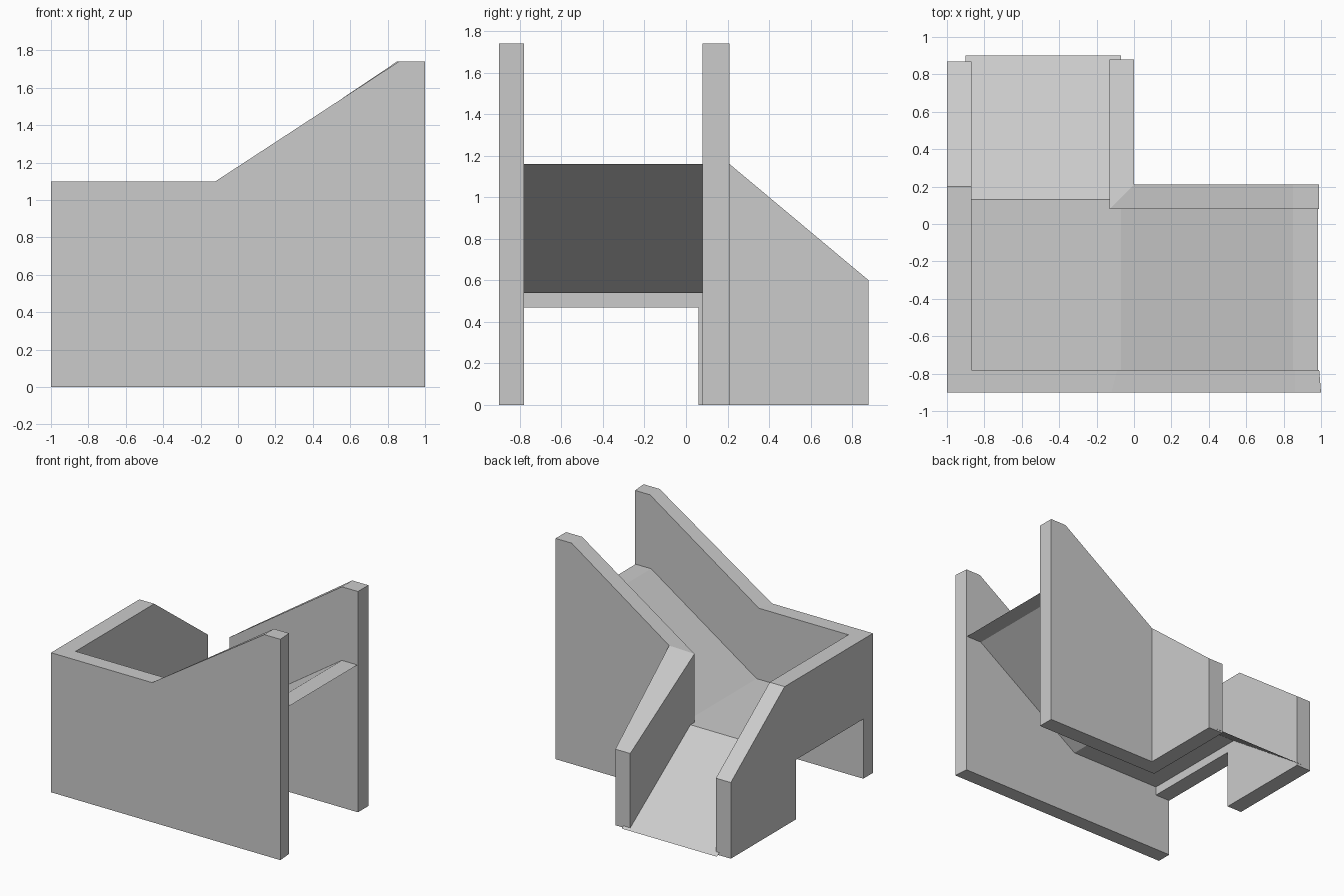
import bpy, bmesh

if "Cube" in bpy.data.objects:
    bpy.data.objects.remove(bpy.data.objects["Cube"])


def finish(bm, name, solid=True):
    bmesh.ops.remove_doubles(bm, verts=bm.verts, dist=0.0005)
    if solid:
        bmesh.ops.recalc_face_normals(bm, faces=bm.faces)
    mesh = bpy.data.meshes.new(name)
    bm.to_mesh(mesh)
    bm.free()
    obj = bpy.data.objects.new(name, mesh)
    bpy.context.collection.objects.link(obj)
    return obj


def wall(name, stations):
    """Loft a wall through (outer xy, inner xy, bottom z, outer top z, inner top z)."""
    bm = bmesh.new()
    rings = []
    for (ox, oy), (ix, iy), b, to, ti in stations:
        rings.append([bm.verts.new(p) for p in
                      ((ox, oy, b), (ix, iy, b), (ix, iy, ti), (ox, oy, to))])
    for a, c in zip(rings, rings[1:]):
        for i in range(4):
            j = (i + 1) % 4
            bm.faces.new((a[i], a[j], c[j], c[i]))
    bm.faces.new(rings[0])
    bm.faces.new(rings[-1])
    return finish(bm, name)


def sheet(name, near, far):
    """Thin sheet between two matching edge paths."""
    bm = bmesh.new()
    a = [bm.verts.new(p) for p in near]
    b = [bm.verts.new(p) for p in far]
    for i in range(len(a) - 1):
        bm.faces.new((a[i], a[i + 1], b[i + 1], b[i]))
    return finish(bm, name, solid=False)


# Long outer wall, turning the corner into the left wall with its arch-like notch
wall("outer_wall", [
    ((1, -.9), (.99, -.78), 0, 1.74, 1.74),
    ((.86, -.9), (.86, -.78), 0, 1.74, 1.74),
    ((-.12, -.9), (-.09, -.78), 0, 1.1, 1.1),
    ((-1, -.9), (-.87, -.78), 0, 1.1, 1.1),
    ((-1, -.78), (-.87, -.78), 0, 1.1, 1.1),
])
wall("left_wall", [
    ((-1, -.78), (-.87, -.78), .47, 1.1, 1.1),
    ((-1, .06), (-.87, .06), .47, 1.1, 1.1),
    ((-1, .06), (-.87, .06), 0, 1.1, 1.1),
    ((-1, .2), (-.87, .2), 0, 1.1, 1.1),
    ((-1, .87), (-.87, .87), 0, .6, .6),
])

# Inner wall with a mitred corner
wall("inner_wall", [
    ((.99, .21), (.99, .08), 0, 1.74, 1.74),
    ((.85, .21), (.85, .08), 0, 1.74, 1.74),
    ((0, .21), (-.13, .08), 0, 1.16, 1.08),
    ((0, .88), (-.13, .88), 0, .6, .6),
])

# Chute floor: top landing, slope and flat turn
path = [(-.9, .54), (-.07, .54), (.85, 1.16), (.985, 1.16)]
sheet("chute_floor", [(x, -.8, z) for x, z in path], [(x, .13, z) for x, z in path])

# Exit ramp down to the ground
sheet("exit_ramp", [(-.9, .13, .54), (-.07, .13, .54)], [(-.9, .9, 0), (-.07, .9, 0)])
